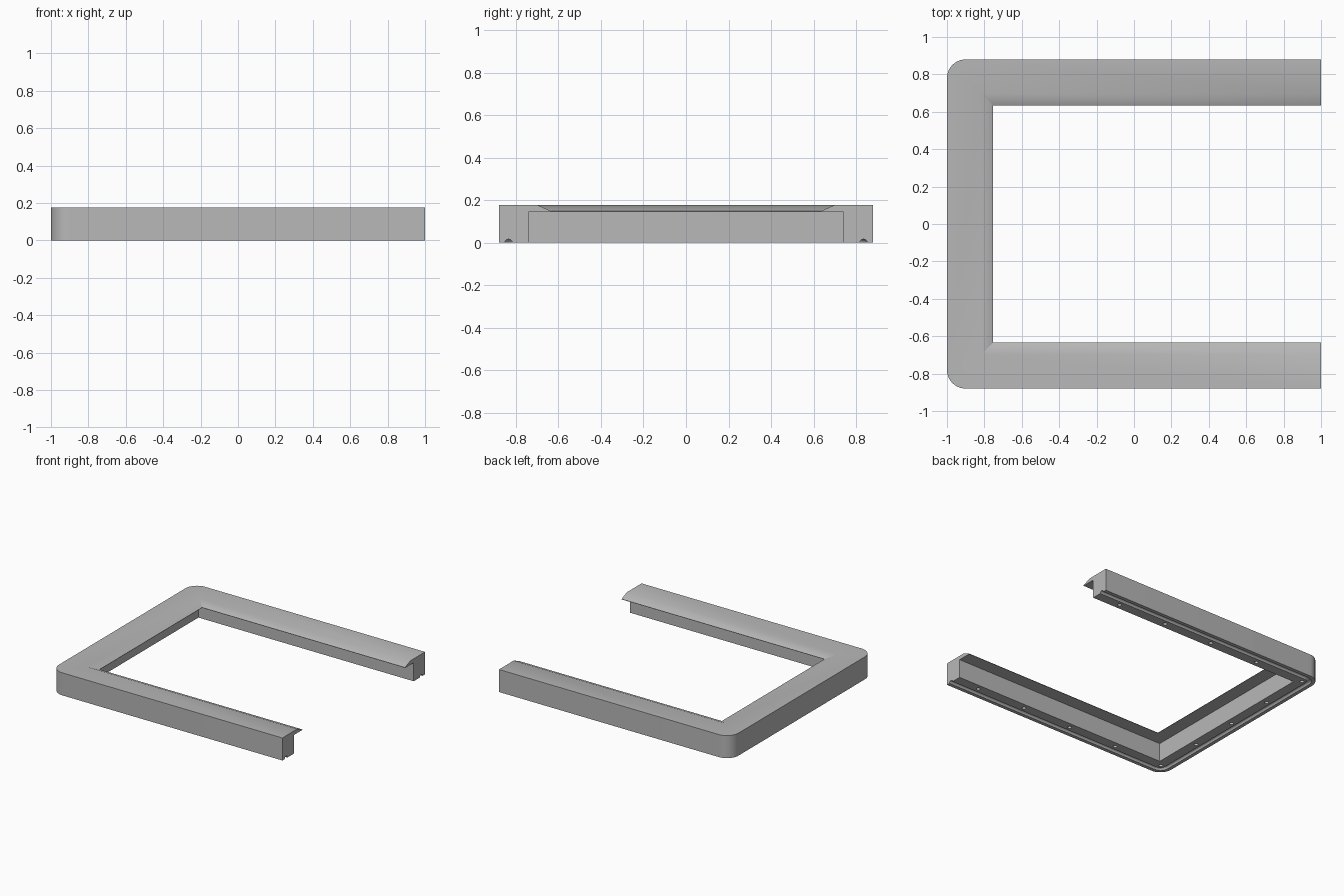
import bpy, bmesh, math
from mathutils import Vector

cube = bpy.data.objects.get("Cube")
if cube:
    bpy.data.objects.remove(cube, do_unlink=True)

HALF_Y, RADIUS, HEIGHT, STEPS = 0.88, 0.1, 0.176, 10

grey = bpy.data.materials.new("mid grey")
grey.use_nodes = True
colour = (0.48, 0.48, 0.48, 1)
grey.diffuse_color = colour
grey.node_tree.nodes["Principled BSDF"].inputs["Base Color"].default_value = colour

# Cross-section as (distance in from the outer wall, height), with a round seal groove
groove = [(0.045 - 0.017 * math.cos(math.pi * i / 8), 0.016 * math.sin(math.pi * i / 8))
          for i in range(9)]
profile = [(0, HEIGHT), (0, 0)] + groove + [
    (0.14, 0), (0.14, 0.145), (0.247, 0.145), (0.247, 0.148), (0.182, HEIGHT)]


def corner_ring(side, angle):
    """Section at a corner: rounded outside, mitred inside."""
    ring = []
    for d, z in profile:
        if d < RADIUS:
            r = RADIUS - d
            x = -1 + RADIUS - r * math.sin(angle)
            y = HALF_Y - RADIUS + r * math.cos(angle)
        else:
            x, y = -1 + d, HALF_Y - d
        ring.append(Vector((x, side * y, z)))
    return ring


def end_ring(side):
    return [Vector((1, side * (HALF_Y - d), z)) for d, z in profile]


# Three-sided frame swept along its path
angles = [math.pi / 2 * i / STEPS for i in range(STEPS + 1)]
rings = [end_ring(1)] + [corner_ring(1, a) for a in angles]
rings += [corner_ring(-1, a) for a in reversed(angles)] + [end_ring(-1)]

bm = bmesh.new()
loops = [[bm.verts.new(p) for p in ring] for ring in rings]
n = len(profile)
for a, b in zip(loops, loops[1:]):
    for i in range(n):
        j = (i + 1) % n
        bm.faces.new((a[i], a[j], b[j], b[i]))
bm.faces.new(loops[0])
bm.faces.new(loops[-1])
bmesh.ops.remove_doubles(bm, verts=bm.verts, dist=0.0001)
bmesh.ops.recalc_face_normals(bm, faces=bm.faces)
mesh = bpy.data.meshes.new("frame")
bm.to_mesh(mesh)
bm.free()
mesh.materials.append(grey)
frame = bpy.data.objects.new("frame", mesh)
bpy.context.collection.objects.link(frame)

# Screw holes along the underside
spots = [(-0.905 + 0.424 * i, s * 0.782) for i in range(5) for s in (-1, 1)]
spots += [(-0.905, 0.391 * i) for i in (-1, 0, 1)]
bm = bmesh.new()
for x, y in spots:
    made = bmesh.ops.create_cone(bm, cap_ends=True, segments=16,
                                 radius1=0.015, radius2=0.015, depth=0.16)
    bmesh.ops.translate(bm, verts=made["verts"], vec=(x, y, 0))
mesh = bpy.data.meshes.new("hole_cutter")
bm.to_mesh(mesh)
bm.free()
mesh.materials.append(grey)
cutter = bpy.data.objects.new("hole_cutter", mesh)
cutter.hide_render = True
bpy.context.collection.objects.link(cutter)

cut = frame.modifiers.new("screw_holes", 'BOOLEAN')
cut.operation = 'DIFFERENCE'
cut.solver = 'EXACT'
cut.object = cutter
bpy.ops.object.select_all(action='DESELECT')
frame.select_set(True)
bpy.context.view_layer.objects.active = frame
bpy.ops.object.modifier_apply(modifier=cut.name)
bpy.data.objects.remove(cutter, do_unlink=True)
bpy.ops.object.shade_smooth_by_angle(angle=math.radians(30))
